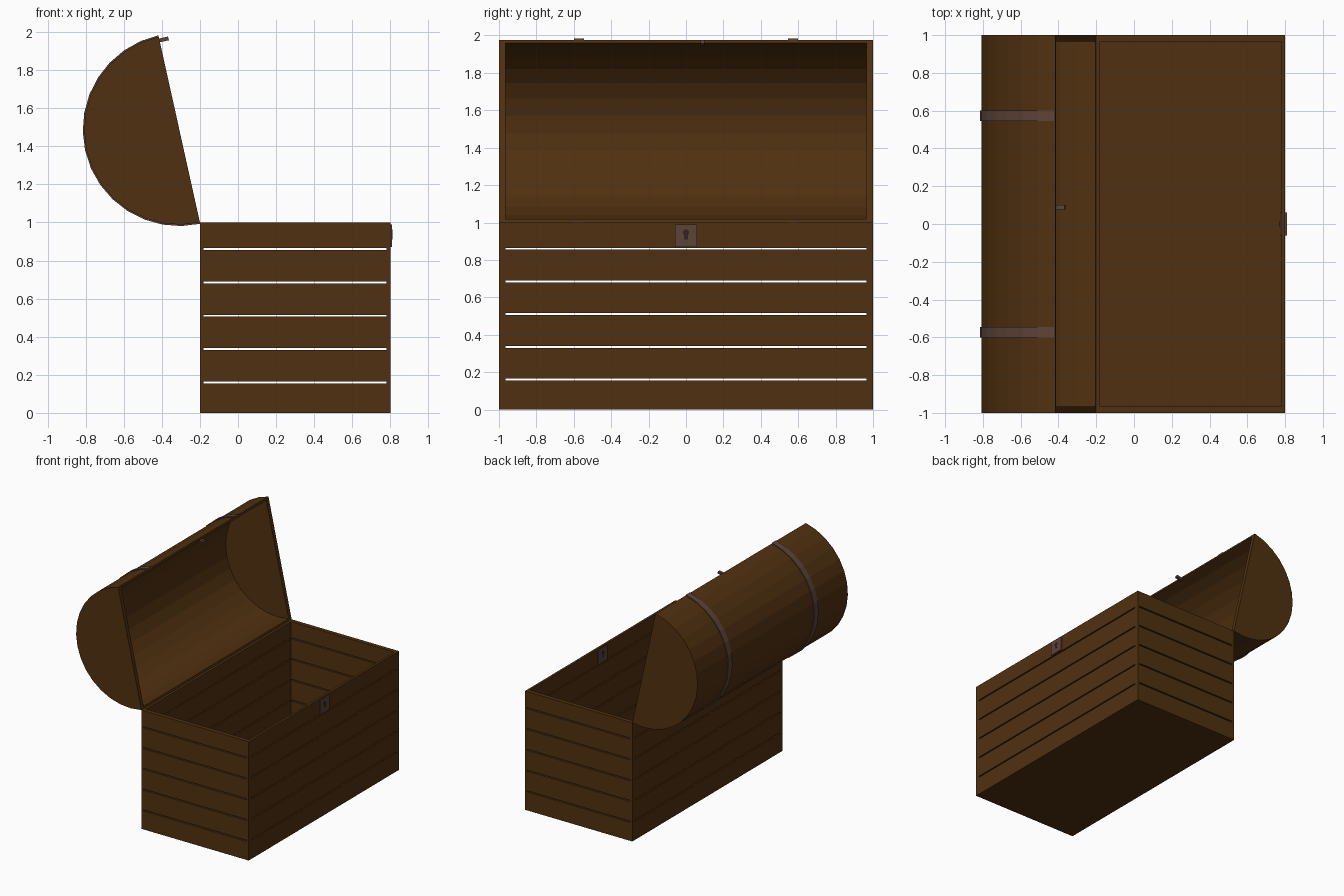
import bpy, bmesh
from math import sin, cos, pi, radians
from mathutils import Matrix

cube = bpy.data.objects.get("Cube")
if cube:
    bpy.data.objects.remove(cube, do_unlink=True)


def material(name, rgb):
    m = bpy.data.materials.new(name)
    m.use_nodes = True
    m.diffuse_color = (*rgb, 1)
    m.node_tree.nodes["Principled BSDF"].inputs["Base Color"].default_value = (*rgb, 1)
    return m


WOOD = material("brown wood", (0.08, 0.03, 0.005))
METAL = material("dull iron", (0.11, 0.057, 0.042))
DARK = material("dark keyhole", (0.035, 0.016, 0.012))


def finish(bm, name, mat):
    bmesh.ops.recalc_face_normals(bm, faces=bm.faces)
    mesh = bpy.data.meshes.new(name)
    bm.to_mesh(mesh)
    bm.free()
    mesh.materials.append(mat)
    ob = bpy.data.objects.new(name, mesh)
    bpy.context.collection.objects.link(ob)
    return ob


def add_box(bm, x, y, z):
    size = Matrix.Diagonal((x[1] - x[0], y[1] - y[0], z[1] - z[0], 1))
    mid = Matrix.Translation([sum(r) / 2 for r in (x, y, z)])
    bmesh.ops.create_cube(bm, size=1, matrix=mid @ size)


def add_ring(bm, z0, z1):
    """Rectangular hoop of planks around the chest."""
    loops = []
    for xs, ys, z in ((OUT_X, OUT_Y, z0), (OUT_X, OUT_Y, z1), (IN_X, IN_Y, z1), (IN_X, IN_Y, z0)):
        loops.append([bm.verts.new((xs[i], ys[j], z)) for i, j in ((0, 0), (1, 0), (1, 1), (0, 1))])
    for a, b in zip(loops, loops[1:] + loops[:1]):
        for i in range(4):
            j = (i + 1) % 4
            bm.faces.new((a[i], a[j], b[j], b[i]))


def add_prism(bm, profile, y0, y1):
    """Extrude an (x, z) profile along y."""
    a = [bm.verts.new((x, y0, z)) for x, z in profile]
    b = [bm.verts.new((x, y1, z)) for x, z in profile]
    bm.faces.new(a)
    bm.faces.new(b[::-1])
    for i in range(len(a)):
        j = (i + 1) % len(a)
        bm.faces.new((a[i], a[j], b[j], b[i]))


# Chest body: plank hoops with open gaps, joined by corner posts
OUT_X, OUT_Y = (-0.2, 0.8), (-1, 1)
IN_X, IN_Y = (-0.18, 0.78), (-0.965, 0.965)
GAP = 0.005
gaps = [0.16 + 0.175 * i for i in range(5)]
bm = bmesh.new()
for low, high in zip([0] + [g + GAP for g in gaps], [g - GAP for g in gaps] + [1]):
    add_ring(bm, low, high)
finish(bm, "chest_planks", WOOD)

bm = bmesh.new()
for g in gaps:
    for x in ((OUT_X[0], IN_X[0]), (IN_X[1], OUT_X[1])):
        for y in ((OUT_Y[0], IN_Y[0]), (IN_Y[1], OUT_Y[1])):
            add_box(bm, x, y, (g - GAP, g + GAP))
finish(bm, "corner_posts", WOOD)

bm = bmesh.new()
add_box(bm, IN_X, IN_Y, (0, 0.02))
finish(bm, "chest_floor", WOOD)

# Open lid: half barrel leaning back from the hinge edge
TILT, RADIUS = radians(12.5), 0.5
CX, CZ = OUT_X[0] - RADIUS * sin(TILT), 1 + RADIUS * cos(TILT)


def arc(r, steps=16):
    start = pi / 2 + TILT
    return [(CX + r * cos(start + pi * i / steps), CZ + r * sin(start + pi * i / steps))
            for i in range(steps + 1)]


bm = bmesh.new()
add_prism(bm, arc(RADIUS) + arc(0.482)[::-1], *IN_Y)
finish(bm, "lid_shell", WOOD)

for side, name in ((-1, "lid_end_right"), (1, "lid_end_left")):
    bm = bmesh.new()
    add_prism(bm, arc(RADIUS), side * IN_Y[1], side * OUT_Y[1])
    finish(bm, name, WOOD)

# Iron straps over the lid
bm = bmesh.new()
for y in (-0.573, 0.573):
    add_prism(bm, arc(RADIUS + 0.007) + arc(RADIUS - 0.004)[::-1], y - 0.027, y + 0.027)
finish(bm, "lid_straps", METAL)

# Latch pin on the lid rim
bm = bmesh.new()
add_box(bm, (-0.01, 0.05), (0.077, 0.1), (-0.01, 0.01))
pin = finish(bm, "latch_pin", METAL)
pin.location = (-0.414, 0, 1.956)
pin.rotation_euler = (0, -TILT, 0)

# Lock plate through the front wall, with a keyhole on both faces
bm = bmesh.new()
add_box(bm, (0.772, 0.81), (-0.06, 0.06), (0.87, 0.99))
finish(bm, "lock_plate", METAL)

bm = bmesh.new()
for x in (0.809, 0.771):
    add_box(bm, (x, x + 0.002), (-0.011, 0.011), (0.91, 0.945))
    place = Matrix.Translation((x + 0.001, 0, 0.947)) @ Matrix.Rotation(pi / 2, 4, "Y")
    bmesh.ops.create_cone(bm, cap_ends=True, segments=12, radius1=0.017, radius2=0.017,
                          depth=0.002, matrix=place)
finish(bm, "keyhole", DARK)
